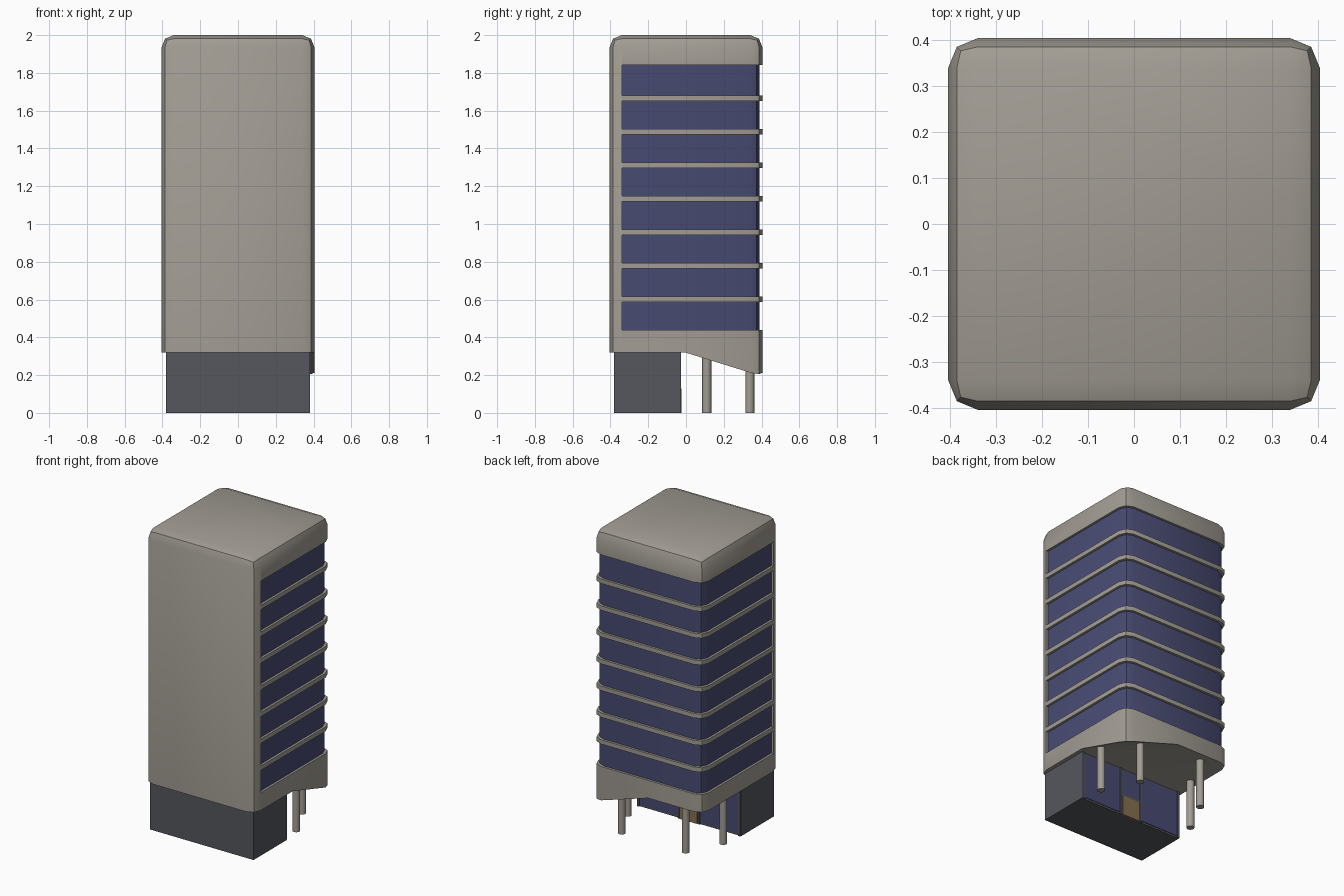
import bpy, bmesh, math

if "Cube" in bpy.data.objects:
    bpy.data.objects.remove(bpy.data.objects["Cube"])


def mat(name, rgb):
    m = bpy.data.materials.new(name)
    m.diffuse_color = (*rgb, 1)
    m.use_nodes = True
    m.node_tree.nodes["Principled BSDF"].inputs["Base Color"].default_value = m.diffuse_color
    return m


STONE = mat("stone", (0.36, 0.335, 0.295))
DARK = mat("dark_base", (0.09, 0.095, 0.11))
GLASS = mat("glass", (0.065, 0.07, 0.17))
WOOD = mat("wood", (0.24, 0.16, 0.08))


def finish(bm, name, material=None):
    bmesh.ops.recalc_face_normals(bm, faces=bm.faces)
    me = bpy.data.meshes.new(name)
    bm.to_mesh(me)
    bm.free()
    ob = bpy.data.objects.new(name, me)
    bpy.context.collection.objects.link(ob)
    if material:
        me.materials.append(material)
    return ob


def smooth(ob):
    bpy.ops.object.select_all(action='DESELECT')
    ob.select_set(True)
    bpy.context.view_layer.objects.active = ob
    bpy.ops.object.shade_smooth_by_angle(angle=math.radians(30))


def add_prism(bm, pts, z0, z1):
    f = bm.faces.new([bm.verts.new((x, y, z0)) for x, y in pts])
    r = bmesh.ops.extrude_face_region(bm, geom=[f])
    for v in r['geom']:
        if isinstance(v, bmesh.types.BMVert):
            v.co.z = z1


def add_box(bm, x0, x1, y0, y1, z0, z1):
    add_prism(bm, [(x0, y0), (x1, y0), (x1, y1), (x0, y1)], z0, z1)


def box(name, material, *dims):
    bm = bmesh.new()
    add_box(bm, *dims)
    return finish(bm, name, material)


def back_outline(w, y0, r):
    """U outline with two-step rounded back corners."""
    c, d = w - r, w - r + r * math.sqrt(0.5)
    right = [(w, y0), (w, c), (d, d), (c, w)]
    return right + [(-x, y) for x, y in reversed(right)]


# Tower shell: rounded block with the back right underside drooping
H, Z0 = 0.405, 0.32
bm = bmesh.new()
add_box(bm, -H, H, -H, H, Z0, 2.0)
edges = [e for e in bm.edges if max(v.co.z for v in e.verts) > 1]
bmesh.ops.bevel(bm, geom=edges, offset=0.065, segments=2, profile=0.5, affect='EDGES')
bmesh.ops.bisect_plane(bm, geom=bm.verts[:] + bm.edges[:] + bm.faces[:],
                       plane_co=(0.2, 0.2, 0), plane_no=(1, 1, 0))
for v in bm.verts:
    if v.co.z < Z0 + 0.001:
        v.co.z -= 0.31 * max(0, v.co.x + v.co.y - 0.4)
tower = finish(bm, "tower_shell", STONE)

# Recessed window bands cut around three sides
bm = bmesh.new()
inner = back_outline(0.38, -0.338, 0.055)
ring = [(-0.5, -0.338), (-0.5, 0.5), (0.5, 0.5), (0.5, -0.338)] + inner
for i in range(8):
    z = 0.438 + i * 0.1775
    add_prism(bm, ring, z, z + (0.16 if i == 7 else 0.148))
cutter = finish(bm, "window_cutter")
cutter.hide_render = True
mod = tower.modifiers.new("windows", 'BOOLEAN')
mod.operation, mod.solver, mod.object = 'DIFFERENCE', 'EXACT', cutter
bpy.context.view_layer.objects.active = tower
bpy.ops.object.modifier_apply(modifier="windows")
bpy.data.objects.remove(cutter)
smooth(tower)

# Glazing, visible through the bands
bm = bmesh.new()
add_prism(bm, back_outline(0.39, -0.36, 0.06), 0.41, 1.87)
smooth(finish(bm, "window_glass", GLASS))

# Entrance base
box("base_block", DARK, -0.38, 0.38, -0.38, -0.035, 0, 0.322)

# Entrance glazing, frame and door
YB = -0.036
box("lobby_glass", GLASS, -0.365, 0.365, YB, -0.031, 0.012, 0.31)
bm = bmesh.new()
for x in (-0.37, -0.075, 0.075, 0.37):
    add_box(bm, x - 0.007, x + 0.007, YB, -0.026, 0, 0.32)
add_box(bm, -0.075, 0.075, YB, -0.027, 0.13, 0.142)
finish(bm, "lobby_frame", DARK)
box("door", WOOD, -0.065, 0.065, YB, -0.025, 0, 0.13)

# Columns under the overhang, ending just inside the sloped underside
for i, (cx, cy) in enumerate([(0.35, 0.11), (0.235, 0.338), (-0.235, 0.338), (-0.35, 0.11)]):
    top = Z0 - 0.31 * max(0, cx + cy - 0.4) + 0.02
    bpy.ops.mesh.primitive_cylinder_add(vertices=16, radius=0.024, depth=top,
                                        location=(cx, cy, top / 2))
    col = bpy.context.object
    col.name = f"column_{i + 1}"
    col.data.materials.append(STONE)
    smooth(col)
